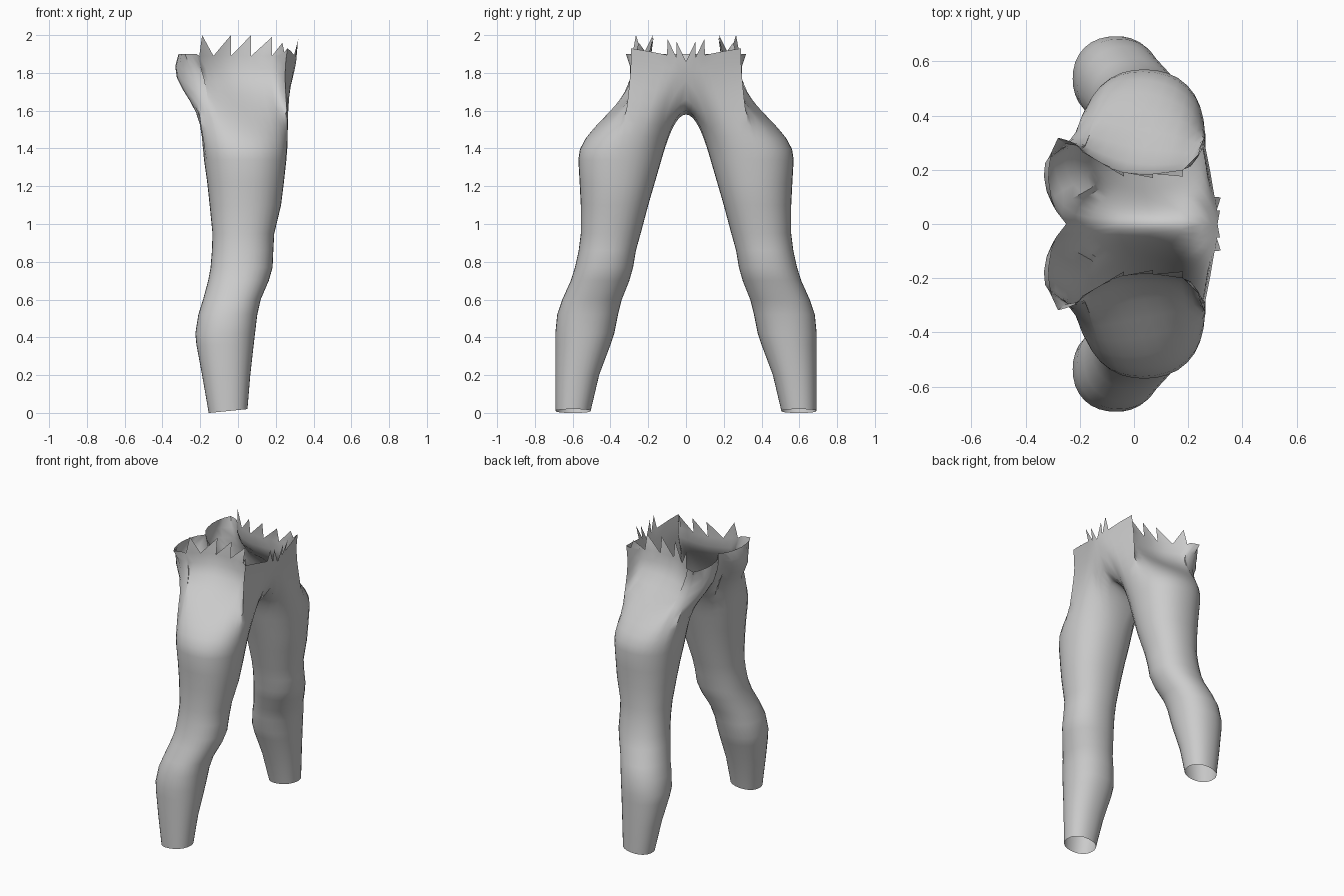
import bpy, bmesh
from math import sin, cos, pi, radians, exp
from mathutils import Vector

if "Cube" in bpy.data.objects:
    bpy.data.objects.remove(bpy.data.objects["Cube"])

N = 32      # points round each leg
ROWS = 9    # loops between thigh and waist/crotch line

# leg sections: z, inner y, outer y, back x, front x
SECTIONS = [
    (0.01, 0.505, 0.69, -0.155, 0.05),
    (0.20, 0.46, 0.692, -0.19, 0.065),
    (0.36, 0.40, 0.692, -0.22, 0.083),
    (0.42, 0.38, 0.692, -0.226, 0.09),
    (0.52, 0.36, 0.682, -0.21, 0.102),
    (0.60, 0.34, 0.655, -0.185, 0.12),
    (0.70, 0.30, 0.61, -0.158, 0.163),
    (0.77, 0.28, 0.588, -0.145, 0.183),
    (0.86, 0.265, 0.568, -0.138, 0.187),
    (0.95, 0.24, 0.557, -0.135, 0.192),
    (1.10, 0.20, 0.557, -0.15, 0.228),
    (1.22, 0.165, 0.563, -0.163, 0.243),
    (1.34, 0.13, 0.57, -0.18, 0.256),
]

# closing line of one half: x, y, z, arrival angle (0 = upward, 90 = toward centre)
END_LINE = [
    # side of the waist, front corner to back corner
    (.262, .29, 1.93, 0), (.245, .265, 1.91, 5), (.215, .22, 1.89, 10), (.18, .2, 1.89, 15),
    (.125, .192, 1.89, 15), (.07, .185, 1.89, 15), (.015, .185, 1.89, 15), (-.037, .19, 1.89, 15),
    (-.085, .205, 1.89, 15), (-.13, .23, 1.89, 12), (-.175, .26, 1.89, 8), (-.205, .285, 1.89, 4),
    (-.22, .298, 1.9, 2), (-.25, .31, 1.9, 0), (-.28, .318, 1.9, 0), (-.30, .275, 1.9, 0),
    # back of the waist
    (-.312, .22, 1.9, 0), (-.315, .165, 1.9, 8), (-.305, .1, 1.9, 18), (-.285, .045, 1.9, 28),
    (-.25, 0, 1.9, 38),
    # centre line down the back, under the crotch and up the front
    (-.22, 0, 1.77, 48), (-.16, 0, 1.65, 70), (-.06, 0, 1.59, 90), (.06, 0, 1.58, 90),
    (.18, 0, 1.60, 80), (.255, 0, 1.66, 60), (.285, 0, 1.76, 46),
    # front of the waist
    (.308, 0, 1.86, 38), (.305, .05, 1.88, 25), (.297, .1, 1.895, 14), (.28, .2, 1.915, 5),
]

# torn points: rim indices of the base, then the tip
TEETH = [
    ((9, 10, 11), (-.19, .265, 2.0)), ((7, 8, 9), (-.037, .175, 2.0)),
    ((5, 6, 7), (.07, .17, 2.0)), ((3, 4, 5), (.18, .175, 1.99)),
    ((1, 2, 3), (.235, .25, 1.96)),
    ((28, 29), (.317, .05, 1.965)), ((29, 30), (.32, .098, 1.98)),
]


def section_ring(z, y0, y1, x0, x1):
    """Slightly squared oval, starting at the front and turning outward."""
    pts = []
    for i in range(N):
        c, s = cos(2 * pi * i / N), sin(2 * pi * i / N)
        k = (abs(c) ** 2.2 + abs(s) ** 2.2) ** (-1 / 2.2)
        x = (x0 + x1) / 2 + (x1 - x0) / 2 * c * k
        y = (y0 + y1) / 2 + (y1 - y0) / 2 * s * k
        tilt = 0.1 * (x + 0.05) if z < 0.1 else 0
        pts.append(Vector((x, y, z + tilt)))
    return pts


def hermite(p0, m0, p1, m1, t):
    return (p0 * (2 * t**3 - 3 * t**2 + 1) + m0 * (t**3 - 2 * t**2 + t)
            + p1 * (3 * t**2 - 2 * t**3) + m1 * (t**3 - t**2))


def shaping(i, t):
    """Offsets for hollow hips, full seat and flared front."""
    hump = sin(pi * t * t)
    dx = -0.015 * hump * max(0, cos(2 * pi * i / N))
    dy = 0
    if 15 <= i <= 20:
        dx += 0.025 * sin(2 * pi * t ** 1.5)
    dx += 0.045 * hump * exp(-((i - 13) / 1.8) ** 2)
    if 0 < i < 16:
        dy = -0.035 * sin(pi * t ** 2.5)
    return Vector((dx, dy, 0))


rings = [section_ring(*s) for s in SECTIONS]
below, thigh = rings[-2], rings[-1]

# hips: every thigh column curves up to the waist or in to the centre line
for r in range(1, ROWS + 1):
    loop = []
    t = r / ROWS
    for i, (x, y, z, a) in enumerate(END_LINE):
        end = Vector((x, y, z))
        span = (end - thigh[i]).length
        ease_in = 0.75 if 0 < i < 16 else 1
        ease_out = 0.65 if 22 <= i <= 25 else 1
        start_dir = (thigh[i] - below[i]).normalized() * span * ease_in
        end_dir = Vector((0, -sin(radians(a)), cos(radians(a)))) * span * ease_out
        p = hermite(thigh[i], start_dir, end, end_dir, t)
        loop.append(p + shaping(i, t) if r < ROWS else end)
    rings.append(loop)

# skin the loops
bm = bmesh.new()
loops = [[bm.verts.new(p) for p in ring] for ring in rings]
for lo, hi in zip(loops, loops[1:]):
    for i in range(N):
        j = (i + 1) % N
        bm.faces.new((lo[i], lo[j], hi[j], hi[i]))

# torn waist edge
for base, tip in TEETH:
    bm.faces.new([loops[-1][i] for i in base] + [bm.verts.new(tip)])

mesh = bpy.data.meshes.new("trousers")
bm.to_mesh(mesh)
bm.free()
trousers = bpy.data.objects.new("trousers", mesh)
bpy.context.collection.objects.link(trousers)

# second leg
mirror = trousers.modifiers.new("mirror", 'MIRROR')
mirror.use_axis = (False, True, False)
mirror.use_clip = True
mirror.merge_threshold = 0.001

bpy.context.view_layer.objects.active = trousers
trousers.select_set(True)
bpy.ops.object.shade_smooth_by_angle(angle=radians(50))
